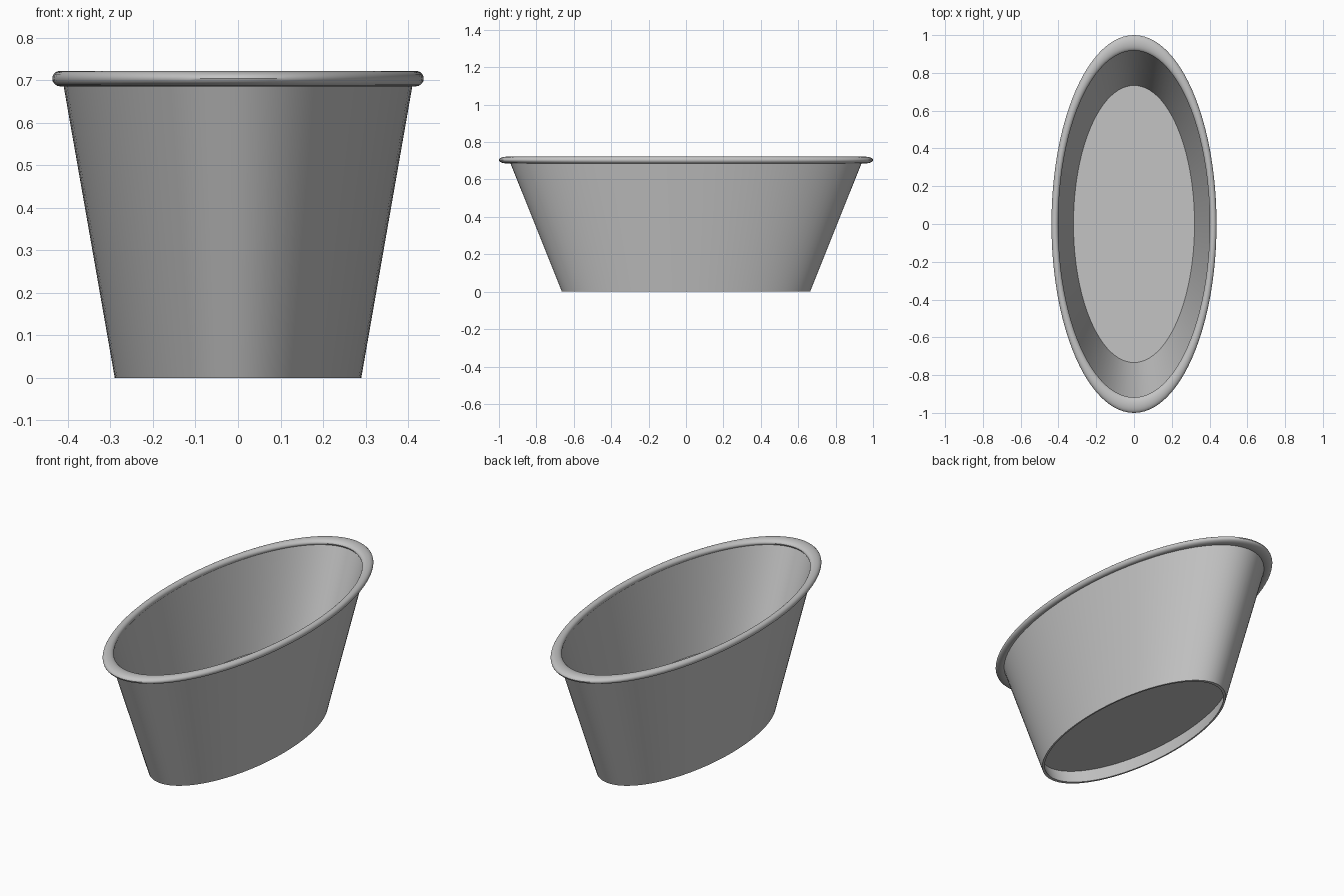
import bpy, bmesh
from math import cos, sin, pi, radians

cube = bpy.data.objects.get("Cube")
if cube:
    bpy.data.objects.remove(cube, do_unlink=True)

SIDES = 96
STRETCH = 1 / 0.437          # oval: length along y over width along x
BASE_R, SLOPE, WALL = 0.29, 0.175, 0.008

metal = bpy.data.materials.new("grey metal")
metal.use_nodes = True
grey = (0.55, 0.55, 0.55, 1)
metal.diffuse_color = grey
metal.node_tree.nodes["Principled BSDF"].inputs["Base Color"].default_value = grey


def outer(z):
    return BASE_R + SLOPE * z


def lathe(name, profile, closed):
    """Turn a (radius, z) profile into an oval part; open profiles get end caps."""
    bm = bmesh.new()
    rings = []
    for r, z in profile:
        angles = [2 * pi * i / SIDES for i in range(SIDES)]
        rings.append([bm.verts.new((r * cos(a), r * sin(a) * STRETCH, z)) for a in angles])
    pairs = list(zip(rings, rings[1:]))
    if closed:
        pairs.append((rings[-1], rings[0]))
    else:
        bm.faces.new(rings[0])
        bm.faces.new(rings[-1])
    for low, high in pairs:
        for i in range(SIDES):
            j = (i + 1) % SIDES
            bm.faces.new((low[i], low[j], high[j], high[i]))
    bmesh.ops.recalc_face_normals(bm, faces=bm.faces)
    mesh = bpy.data.meshes.new(name)
    bm.to_mesh(mesh)
    bm.free()
    mesh.materials.append(metal)
    obj = bpy.data.objects.new(name, mesh)
    bpy.context.collection.objects.link(obj)
    bpy.ops.object.select_all(action='DESELECT')
    obj.select_set(True)
    bpy.context.view_layer.objects.active = obj
    bpy.ops.object.shade_smooth_by_angle(angle=radians(35))
    return obj


# Thin flared wall, open at both ends
top = 0.705
lathe("tub_wall", [(outer(0), 0), (outer(top), top),
                   (outer(top) - WALL, top), (outer(0) - WALL, 0)], True)

# Raised floor slab, its edge buried in the wall
lathe("tub_floor", [(outer(z) - WALL / 2, z) for z in (0.08, 0.22)], False)

# Rolled rim
tube = 0.018
lathe("rolled_rim", [(0.419 + tube * cos(2 * pi * k / 20), 0.704 + tube * sin(2 * pi * k / 20))
                     for k in range(20)], True)
